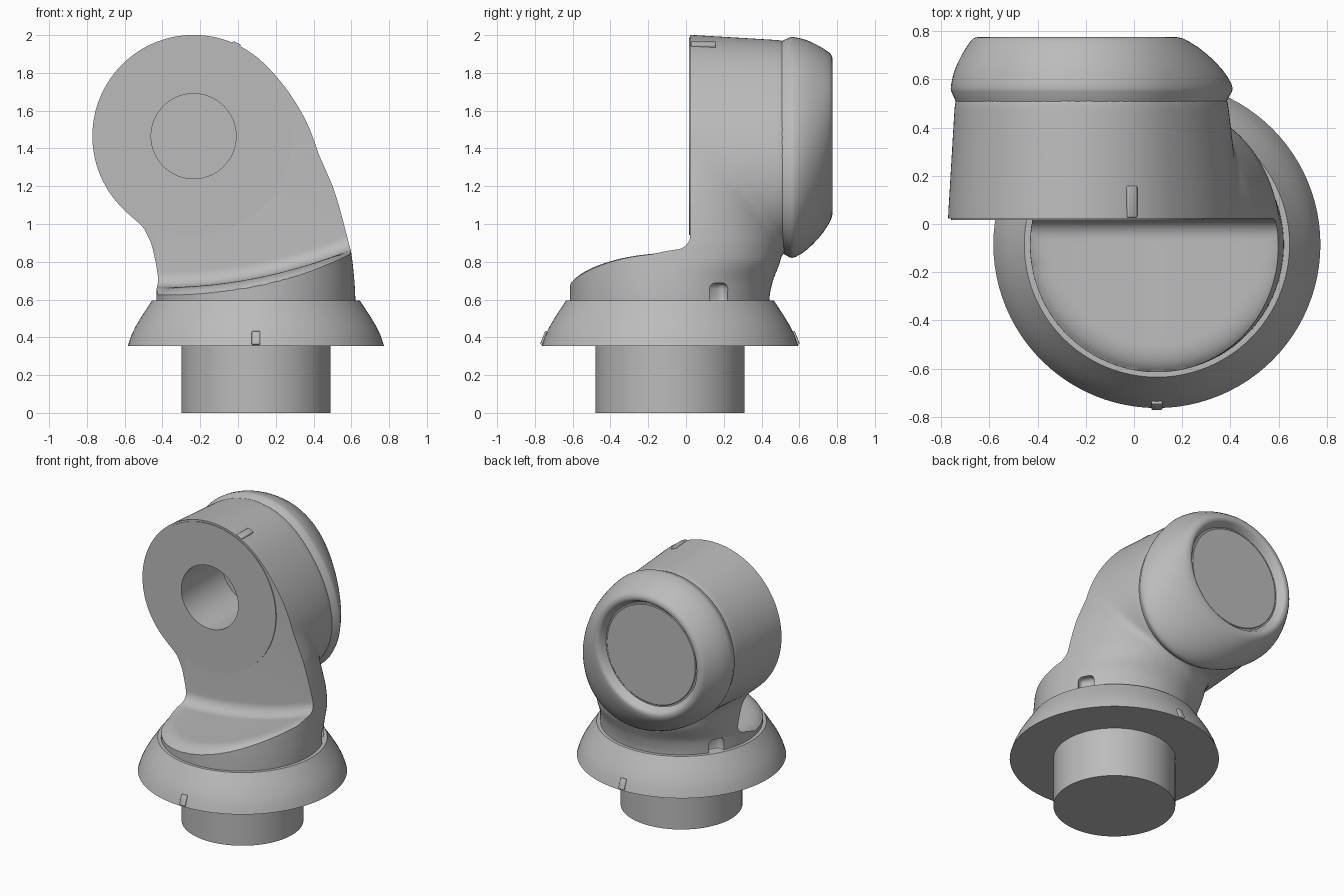
import bpy, bmesh, math
from mathutils import Vector

cube = bpy.data.objects.get("Cube")
if cube:
    bpy.data.objects.remove(cube, do_unlink=True)

grey = bpy.data.materials.new("light grey")
grey.use_nodes = True
grey.diffuse_color = (0.5, 0.5, 0.5, 1)
grey.node_tree.nodes["Principled BSDF"].inputs["Base Color"].default_value = (0.5, 0.5, 0.5, 1)

BASE_X, BASE_Y = 0.095, -0.085      # vertical axis of the base
FACE_X, FACE_Z = -0.235, 1.465      # horizontal axis of the head
FACE_Y = 0.022
TURN = [math.tau * i / 96 for i in range(96)]


def add_loft(bm, rings, caps=True, wrap=False):
    """Skin a list of point rings."""
    vs = [[bm.verts.new(p) for p in ring] for ring in rings]
    n = len(vs[0])
    pairs = list(zip(vs, vs[1:])) + ([(vs[-1], vs[0])] if wrap else [])
    for a, b in pairs:
        for i in range(n):
            j = (i + 1) % n
            bm.faces.new((a[i], a[j], b[j], b[i]))
    if caps:
        bm.faces.new(vs[0])
        bm.faces.new(vs[-1])


def finish(name, bm):
    bmesh.ops.recalc_face_normals(bm, faces=bm.faces[:])
    me = bpy.data.meshes.new(name)
    bm.to_mesh(me)
    bm.free()
    me.materials.append(grey)
    ob = bpy.data.objects.new(name, me)
    bpy.context.collection.objects.link(ob)
    return ob


def loft(name, rings, **kw):
    bm = bmesh.new()
    add_loft(bm, rings, **kw)
    return finish(name, bm)


def activate(ob):
    bpy.ops.object.select_all(action='DESELECT')
    ob.select_set(True)
    bpy.context.view_layer.objects.active = ob


def smooth(ob, angle=30):
    activate(ob)
    bpy.ops.object.shade_smooth_by_angle(angle=math.radians(angle))


def modify(ob, kind, **settings):
    activate(ob)
    mod = ob.modifiers.new(kind, kind)
    for key, value in settings.items():
        setattr(mod, key, value)
    bpy.ops.object.modifier_apply(modifier=mod.name)


def cut(ob, cutter):
    cutter.hide_render = True
    modify(ob, 'BOOLEAN', operation='DIFFERENCE', solver='EXACT', object=cutter)
    bpy.data.objects.remove(cutter, do_unlink=True)


def flat_ring(r, z):
    return [(BASE_X + r * math.cos(a), BASE_Y + r * math.sin(a), z) for a in TURN]


def upright_ring(y, r, reach=None):
    """Circle facing front, stretched to `reach` toward its lower right."""
    pts = []
    for a in TURN:
        u, v = math.cos(a), r * math.sin(a)
        u *= reach if reach and u > 0 else r
        pts.append((FACE_X + (u + v) * math.sqrt(0.5), y, FACE_Z + (v - u) * math.sqrt(0.5)))
    return pts


def box(name, size, place, axis, angle, bevel=0.006):
    bm = bmesh.new()
    bmesh.ops.create_cube(bm, size=1)
    bmesh.ops.scale(bm, vec=size, verts=bm.verts)
    bmesh.ops.bevel(bm, geom=bm.edges[:], offset=bevel, segments=3, affect='EDGES', profile=0.5)
    ob = finish(name, bm)
    ob.location = place
    ob.rotation_euler[axis] = angle
    bpy.context.view_layer.update()
    return ob


# Base spigot and flared collar
smooth(loft("base_spigot", [flat_ring(0.395, 0), flat_ring(0.395, 0.37)]))
collar = [(0.678, 0.355), (0.66, 0.41), (0.636, 0.46), (0.606, 0.51), (0.573, 0.56), (0.55, 0.595)]
smooth(loft("base_collar", [flat_ring(r, z) for r, z in collar]))
for name, side in (("front_index_mark", -1), ("back_index_mark", 1)):
    smooth(box(name, (0.045, 0.03, 0.075), (BASE_X, BASE_Y + side * 0.66, 0.394), 0, side * 0.38))


# Elbow housing: neck slices (height, left x, right x, back y) merged with the head barrel
def neck_ring(z, lo, hi, back):
    pts = []
    for a in TURN:
        c, s = math.cos(a), math.sin(a)
        e = 2 / 2.2 if z > 0.75 and s > 0 else 1
        x = (lo + hi) / 2 + (hi - lo) / 2 * math.copysign(abs(c) ** e, c)
        depth = back - BASE_Y if s > 0 else 0.53
        pts.append((x, BASE_Y + depth * math.copysign(abs(s) ** e, s), z))
    return pts


neck = [(0.5, -0.432, 0.622, 0.44), (0.62, -0.432, 0.622, 0.442), (0.70, -0.43, 0.617, 0.46),
        (0.80, -0.442, 0.607, 0.50), (0.90, -0.465, 0.592, 0.51), (1.0, -0.515, 0.567, 0.51),
        (1.1, -0.55, 0.54, 0.51), (1.2, -0.57, 0.508, 0.51), (1.4, -0.6, 0.42, 0.5),
        (1.55, -0.55, 0.32, 0.49)]
bm = bmesh.new()
add_loft(bm, [neck_ring(*s) for s in neck])
add_loft(bm, [upright_ring(-0.08, 0.537, 0.8), upright_ring(FACE_Y, 0.537, 0.8),
              upright_ring(0.51, 0.508, 0.722), upright_ring(0.54, 0.495, 0.71)])
housing = finish("elbow_housing", bm)
modify(housing, 'REMESH', mode='VOXEL', voxel_size=0.016)
modify(housing, 'SMOOTH', factor=0.5, iterations=14)
if not housing.data.materials:
    housing.data.materials.append(grey)


# Front cutter: sloping shelf with a rounded rim, filleted into the flat face
def front_section(x):
    shelf = 0.665 + 0.2 * max(0, x + 0.4) ** 2
    pts = [(x, -0.9, 2.3)]
    for i in range(68):
        y = -0.9 + i * 0.0125
        gap = 0.53 - math.hypot(x - BASE_X, y - BASE_Y)
        k = 0.94 * (1 - min(1, max(0, gap / 0.11)))
        fade = min(1, max(0, (-0.06 - y) / 0.12))
        pts.append((x, y, shelf - fade * 0.07 * (1 - math.sqrt(1 - k * k))))
    r = 0.082
    for i in range(1, 9):
        a = math.pi / 2 * i / 8
        pts.append((x, FACE_Y - r + r * math.sin(a), shelf + r - r * math.cos(a)))
    pts.append((x, FACE_Y, 2.3))
    return pts


cut(housing, loft("front_cutter", [front_section(-1 + i * 0.0125) for i in range(161)]))
cut(housing, loft("bore_cutter", [upright_ring(-0.1, 0.225), upright_ring(0.48, 0.225)]))
# Small pockets on both sides of the neck
for side in (-1, 1):
    spot = Vector((BASE_X + side * 0.46, BASE_Y + 0.26, 0.632))
    cut(housing, box("pocket_cutter", (0.11, 0.11, 0.11), spot, 2, side * 0.51, 0.03))
smooth(housing, 35)

# Thin face plate around the bore
plate = [(0.03, 0.225), (0.016, 0.225), (0.016, 0.523), (0.03, 0.523)]
smooth(loft("face_plate", [upright_ring(y, r) for y, r in plate], caps=False, wrap=True))

# Index mark on the top of the head
smooth(box("head_index_mark", (0.045, 0.13, 0.025), (-0.01, 0.092, 1.948), 1, 0.43))

# Back cap: cover stretched toward the neck, rounding to a circular dished end (y, radius, reach)
cap = [(0.505, 0.503, 0.715), (0.515, 0.507, 0.72), (0.55, 0.523, 0.742), (0.562, 0.525, 0.745),
       (0.58, 0.523, 0.738), (0.61, 0.517, 0.714), (0.64, 0.508, 0.682), (0.67, 0.495, 0.643),
       (0.70, 0.48, 0.598), (0.73, 0.462, 0.545), (0.755, 0.445, 0.485), (0.768, 0.433, 0.45)]
dish = [(0.774, 0.42), (0.775, 0.408), (0.773, 0.396), (0.765, 0.386), (0.745, 0.374), (0.722, 0.362)]
smooth(loft("back_cap", [upright_ring(*s) for s in cap + dish]), 40)

# Inset disc at the bottom of the dish
disc = [(0.715, 0.352), (0.726, 0.352), (0.729, 0.348)]
smooth(loft("back_disc", [upright_ring(y, r) for y, r in disc]))
